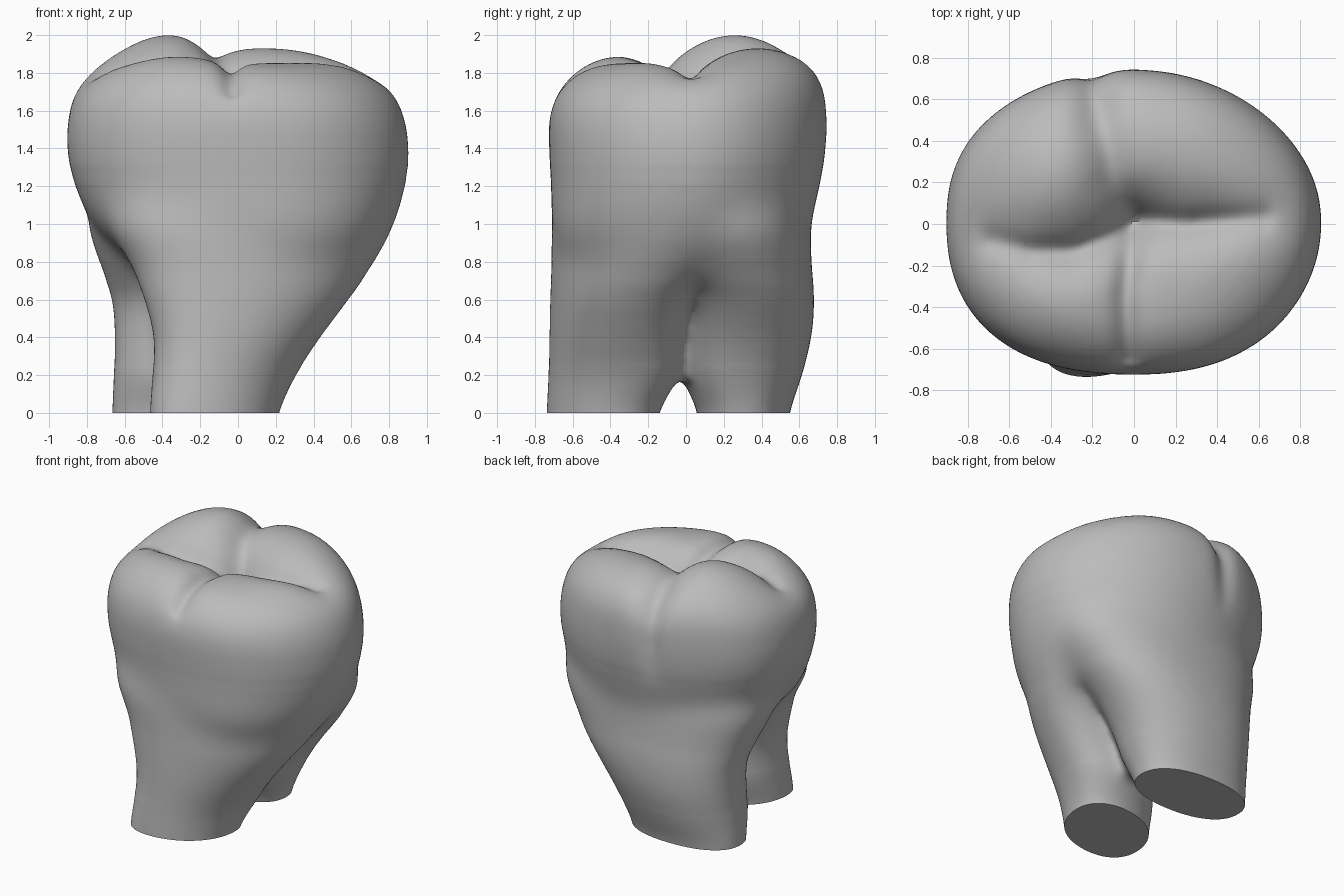
import bpy, bmesh, math
from mathutils import Vector

if "Cube" in bpy.data.objects:
    bpy.data.objects.remove(bpy.data.objects["Cube"])


def refine(rows, steps=4):
    """Insert smoothly curved sections between the given ones."""
    rows = [Vector(r) for r in rows]
    out = []
    for i in range(len(rows) - 1):
        a, b = rows[max(i - 1, 0)], rows[i]
        c, d = rows[i + 1], rows[min(i + 2, len(rows) - 1)]
        for k in range(steps):
            t = k / steps
            out.append(b + (c - a) * (t / 2) + (a * 2 - b * 5 + c * 4 - d) * (t * t / 2)
                       + (b * 3 - a - c * 3 + d) * (t ** 3 / 2))
    return out + [rows[-1]]


def loft(bm, rows, power=2.0, skew=0.0, lean=0.0, sides=64):
    """Skin stacked rounded sections given as (z, x_min, x_max, y_min, y_max).
    A lean squares the front right corner and rounds the back left one."""
    rings = []
    for z, x0, x1, y0, y1 in refine(rows):
        ring = []
        for i in range(sides):
            t = 2 * math.pi * i / sides
            c, s = math.cos(t), math.sin(t + skew)
            e = 2 / (power - lean * math.cos(t - math.pi / 4))
            px = math.copysign(abs(c) ** e, c)
            py = math.copysign(abs(s) ** e, s)
            ring.append(bm.verts.new(((x0 + x1 + (x1 - x0) * px) / 2,
                                      (y0 + y1 + (y1 - y0) * py) / 2, z)))
        rings.append(ring)
    for a, b in zip(rings, rings[1:]):
        for i in range(sides):
            j = (i + 1) % sides
            bm.faces.new((a[i], a[j], b[j], b[i]))
    bm.faces.new(rings[0][::-1])
    bm.faces.new(rings[-1])


def smoothstep(a, b, v):
    t = min(1, max(0, (v - a) / (b - a)))
    return t * t * (3 - 2 * t)


def path_distance(p, path):
    best = 9.0
    for a, b in zip(path, path[1:]):
        a, b = Vector(a), Vector(b)
        d = b - a
        t = min(1, max(0, (p - a).dot(d) / d.length_squared))
        best = min(best, (p - a - d * t).length)
    return best


def bell(d, width):
    return math.exp(-(d / width) ** 2)


def relax(bm, verts, times):
    for _ in range(times):
        bmesh.ops.smooth_vert(bm, verts=verts, factor=.5,
                              use_axis_x=True, use_axis_y=True, use_axis_z=True)


# Front root, back root, the web between them, and the crown
bm = bmesh.new()
loft(bm, [(-.15, -.47, .20, -.74, -.15), (0, -.47, .22, -.74, -.14),
          (.2, -.455, .31, -.73, -.04), (.4, -.45, .44, -.725, -.02),
          (.6, -.50, .59, -.72, .04), (.8, -.58, .73, -.715, .2),
          (1.0, -.70, .82, -.71, .3), (1.2, -.68, .74, -.64, .3)], 2.15, .3)
loft(bm, [(-.15, -.67, .17, .06, .54), (0, -.67, .19, .06, .55),
          (.2, -.66, .27, -.02, .615), (.4, -.655, .38, -.03, .665),
          (.6, -.67, .53, -.05, .68), (.8, -.74, .69, -.2, .665),
          (1.0, -.80, .80, -.3, .655), (1.2, -.72, .72, -.3, .6)], 2.25)
loft(bm, [(.18, -.38, .08, -.1, .08), (.4, -.42, .17, -.12, .13),
          (.7, -.46, .42, -.2, .25)])
loft(bm, [(.68, -.42, .56, -.45, .45), (.85, -.62, .74, -.66, .6),
          (1.0, -.77, .83, -.71, .66), (1.2, -.865, .89, -.715, .71),
          (1.4, -.905, .905, -.725, .74), (1.55, -.9, .885, -.725, .745),
          (1.68, -.865, .83, -.69, .735), (1.78, -.78, .73, -.61, .69),
          (1.85, -.64, .59, -.49, .60), (1.89, -.42, .40, -.3, .42),
          (1.90, -.12, .12, -.1, .15)], 2.17, lean=.2)
mesh = bpy.data.meshes.new("molar_tooth")
bm.to_mesh(mesh)
bm.free()
tooth = bpy.data.objects.new("molar_tooth", mesh)
bpy.context.collection.objects.link(tooth)
bpy.context.view_layer.objects.active = tooth
tooth.select_set(True)

# Fuse into one skin
fuse = tooth.modifiers.new("fuse", 'REMESH')
fuse.mode = 'VOXEL'
fuse.voxel_size = .024
bpy.ops.object.modifier_apply(modifier="fuse")

# Soften everything, and more so where roots meet crown
bm = bmesh.new()
bm.from_mesh(tooth.data)
relax(bm, bm.verts[:], 14)
relax(bm, [v for v in bm.verts if .7 < v.co.z < 1.3], 24)
relax(bm, [v for v in bm.verts if .8 < v.co.z < 1.2], 14)
relax(bm, [v for v in bm.verts if .25 < v.co.z < .8], 10)

# Chewing surface: raised cusps, fissures and a central basin
CUSPS = [(-.36, .26, .125, .34), (.22, .38, .05, .3),
         (-.36, -.42, .03, .26), (.3, -.4, -.01, .28)]
MAIN = [(-.68, -.08), (-.5, -.13), (-.3, -.13), (-.12, -.06), (0, .02), (.25, .0), (.62, .03)]
BACK = [(-.2, .78), (-.15, .45), (-.1, .2), (0, .02)]
FRONT = [(-.03, -.64), (-.04, -.35), (0, .02)]

for v in bm.verts:
    p = v.co.xy
    top = smoothstep(1.4, 1.8, v.co.z)
    wall = smoothstep(1.15, 1.6, v.co.z) * smoothstep(.3, .6, p.y)
    dz = sum(h * bell((p - Vector((x, y))).length, w) for x, y, h, w in CUSPS)
    main, back, front = (path_distance(p, g) for g in (MAIN, BACK, FRONT))
    rim = 1 - .5 * smoothstep(.3, .7, abs(p.x))
    dz -= rim * (.08 * bell(main, .14) + .06 * bell(main, .05))
    dz -= .06 * bell(back, .12) + .02 * bell(back, .05)
    dz -= .025 * bell(front, .1) + .05 * bell(front, .045)
    dz -= .07 * bell(p.length, .35)
    v.co.z += dz * top
    # Groove running down the back wall
    v.co.y -= .035 * wall * bell(p.x + .2, .08)
relax(bm, [v for v in bm.verts if v.co.z > 1.4], 3)

# Cut the roots flat and close them
bmesh.ops.bisect_plane(bm, geom=bm.verts[:] + bm.edges[:] + bm.faces[:],
                       plane_co=(0, 0, 0), plane_no=(0, 0, 1), clear_inner=True)
bmesh.ops.holes_fill(bm, edges=[e for e in bm.edges if e.is_boundary], sides=0)
bmesh.ops.recalc_face_normals(bm, faces=bm.faces)
bm.to_mesh(tooth.data)
bm.free()

# One plain grey
grey = bpy.data.materials.new("plain_grey")
grey.use_nodes = True
colour = (.5, .5, .5, 1)
grey.diffuse_color = colour
grey.node_tree.nodes["Principled BSDF"].inputs["Base Color"].default_value = colour
tooth.data.materials.clear()
tooth.data.materials.append(grey)
bpy.ops.object.shade_smooth_by_angle(angle=math.radians(50))
